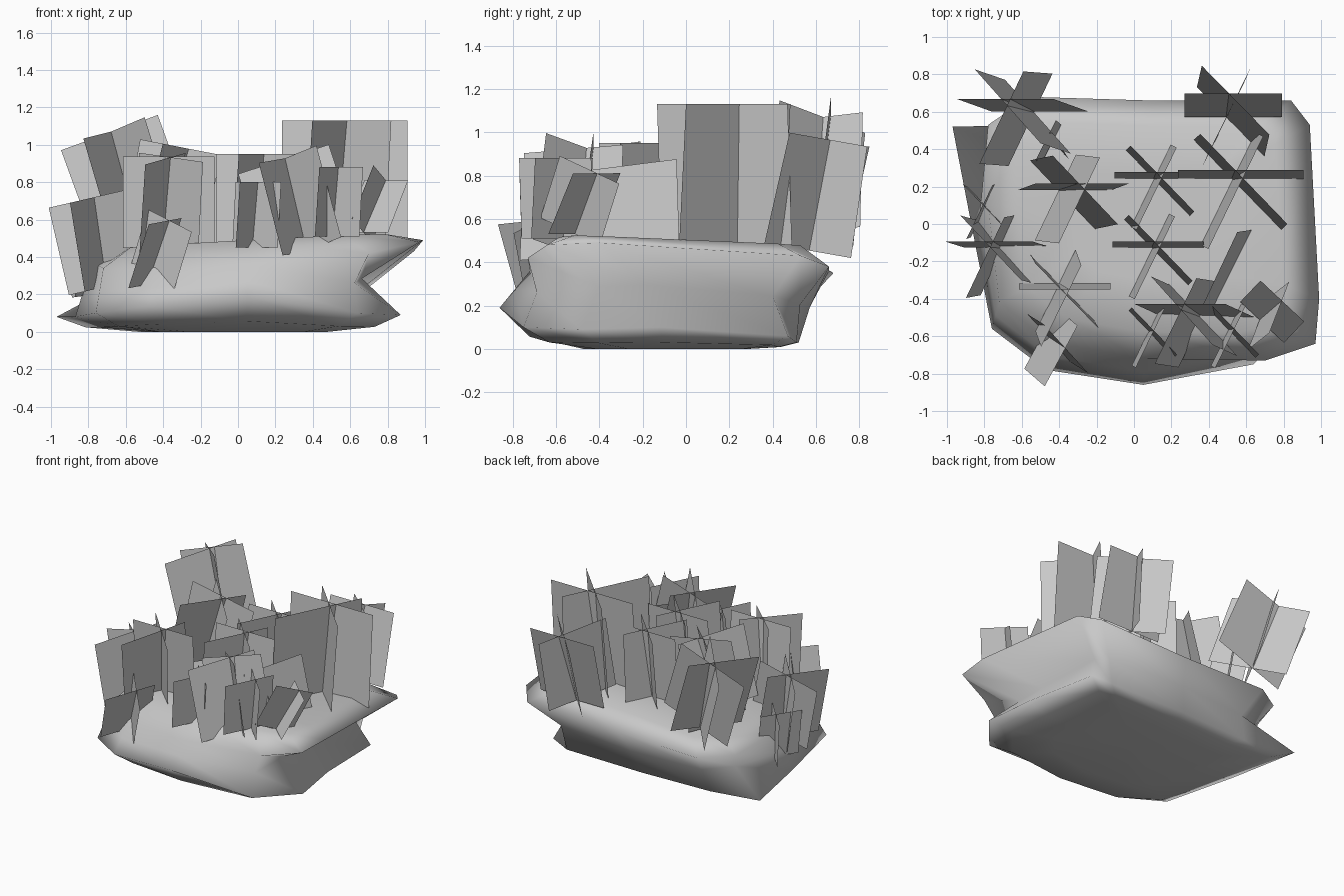
import bpy, bmesh
from math import radians, sin, cos
from mathutils import Matrix, Vector

cube = bpy.data.objects.get("Cube")
if cube:
    bpy.data.objects.remove(cube)

grey = bpy.data.materials.new("stone_grey")
grey.use_nodes = True
color = (0.58, 0.58, 0.58, 1)
grey.diffuse_color = color
grey.node_tree.nodes["Principled BSDF"].inputs["Base Color"].default_value = color


def finish(name, bm):
    mesh = bpy.data.meshes.new(name)
    bm.to_mesh(mesh)
    bm.free()
    mesh.materials.append(grey)
    obj = bpy.data.objects.new(name, mesh)
    bpy.context.collection.objects.link(obj)
    return obj


# Rock: stations around the outline as upper rim, lower rim, waist pinch
stations = [
    ((.84, .66, .38), (.62, .51, .03), .9),
    ((.94, .53, .43), (.76, .47, .06), .8),
    ((.99, -.4, .49), (.82, -.12, .1), .72),
    ((.97, -.64, .48), (.87, -.48, .09), .72),
    ((.7, -.73, .42), (.64, -.75, .1), .93),
    ((.05, -.72, .36), (.05, -.86, .19), 1),
    ((-.45, -.63, .33), (-.47, -.78, .14), 1),
    ((-.72, -.42, .34), (-.76, -.56, .1), 1),
    ((-.78, .1, .37), (-.87, 0, .08), 1),
    ((-.78, .53, .37), (-.97, .52, .08), .8),
    ((-.56, .68, .35), (-.55, .5, .03), .9),
    ((.1, .66, .36), (0, .52, .03), .97),
]


def top_height(x, y):
    return .465 + .05 * x - .04 * y


def rock_column(upper, lower, pinch):
    """Points of one station from the underside up to the crown."""
    u, l = Vector(upper), Vector(lower)
    waist = (u + l) / 2
    waist.x *= pinch
    waist.y *= pinch
    belly = [Vector((l.x * s, l.y * s, l.z * h)) for s, h in ((.55, 0), (.84, .3))]
    crown = [Vector((u.x * s, u.y * s, top_height(u.x * s, u.y * s))) for s in (.8, .4)]
    return belly + [l, waist, u] + crown


bm = bmesh.new()
columns = [[bm.verts.new(p) for p in rock_column(*s)] for s in stations]
bottom = bm.verts.new((0, 0, 0))
summit = bm.verts.new((0, 0, top_height(0, 0)))
for i, a in enumerate(columns):
    b = columns[(i + 1) % len(columns)]
    bm.faces.new((bottom, a[0], b[0]))
    bm.faces.new((summit, b[-1], a[-1]))
    for k in range(len(a) - 1):
        bm.faces.new((a[k], a[k + 1], b[k + 1], b[k]))
bmesh.ops.recalc_face_normals(bm, faces=bm.faces[:])
for face in bm.faces:
    face.smooth = True
finish("rock", bm)

# Cards of a tuft: facing angle, tilt direction, offset from the tuft centre
small = [(154, 1, (-.07, -.13, 0)), (44, -1, (0, -.06, 0))]
full = [(-90, 1, (0, 0, 0))] + small
single = small[:1]


# Grass tuft: square cards crossed in a star, each slightly tilted
def grass_tuft(name, cards, base, size, lean_x=0, lean_y=0):
    place = (Matrix.Translation(base)
             @ Matrix.Rotation(radians(lean_x), 4, 'Y')
             @ Matrix.Rotation(radians(-lean_y), 4, 'X'))
    bm = bmesh.new()
    for facing, sign, offset in cards:
        a = radians(facing)
        normal = Vector((cos(a), sin(a), 0))
        side = Vector((-sin(a), cos(a), 0)) * size / 2
        tilt = normal * size * .035 * sign
        up = Vector((0, 0, size))
        shift = Vector(offset) * size
        corners = (tilt - side, tilt + side, up - tilt + side, up - tilt - side)
        bm.faces.new([bm.verts.new(place @ (c + shift)) for c in corners])
    finish(name, bm)


tufts = [
    (full, (.14, .26, .46), .49, 0, 0),
    (full, (.57, .265, .46), .67, 0, 0),
    (full, (.13, -.11, .46), .49, 0, 0),
    (full, (.4, -.48, .44), .51, -18, 4),
    (full, (.53, .59, .45), .52, 0, 10),
    (full, (-.5, .62, .55), .55, -20, 3),
    (full, (-.37, .2, .48), .51, 11, 0),
    (full, (-.37, -.3, .45), .49, 0, -8),
    (full, (-.67, -.11, .25), .48, -13, 0),
    (small, (.1, -.56, .45), .35, 0, 0),
    (small, (.53, -.55, .51), .37, 0, 0),
    (small, (.69, -.5, .52), .32, 18, 18),
    (small, (-.77, .11, .2), .32, -8, 0),
    (small, (-.46, -.57, .25), .37, 14, -13),
    (small, (-.42, .45, .44), .24, -10, 8),
    (single, (.59, -.18, .42), .45, -15, 0),
]
for n, tuft in enumerate(tufts, 1):
    grass_tuft(f"grass_tuft_{n}", *tuft)
